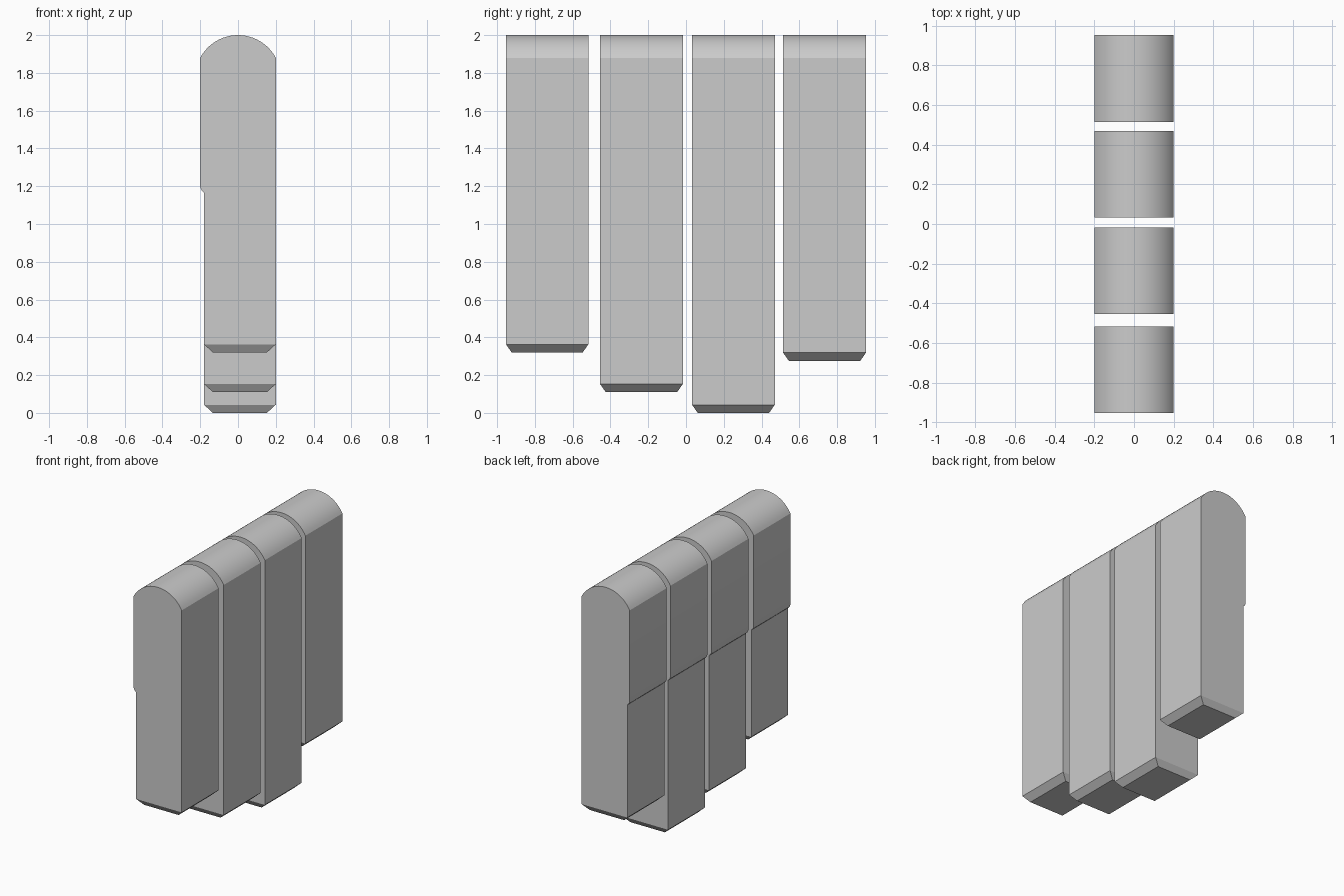
import bpy, bmesh, math

if "Cube" in bpy.data.objects:
    bpy.data.objects.remove(bpy.data.objects["Cube"])

grey = bpy.data.materials.new("light grey")
grey.diffuse_color = (0.6, 0.6, 0.6, 1)
grey.use_nodes = True
grey.node_tree.nodes["Principled BSDF"].inputs["Base Color"].default_value = grey.diffuse_color

HALF = 0.2            # half width of the bar
SHOULDER, TOP = 1.88, 2.0
rise = TOP - SHOULDER
RADIUS = (HALF ** 2 + rise ** 2) / (2 * rise)
SPREAD = math.asin(HALF / RADIUS)


def side_profile(z_chamfer):
    """Outline in x/z: stepped back, straight front, rounded crown."""
    pts = [(-0.18, z_chamfer), (HALF, z_chamfer)]
    steps = 24
    for i in range(steps + 1):
        a = SPREAD - 2 * SPREAD * i / steps
        pts.append((RADIUS * math.sin(a), TOP - RADIUS + RADIUS * math.cos(a)))
    return pts + [(-HALF, 1.195), (-0.193, 1.178), (-0.18, 1.165)]


def make_bar(name, y0, y1, z_bottom):
    bm = bmesh.new()
    z_chamfer = z_bottom + 0.043
    outline = side_profile(z_chamfer)
    front = [bm.verts.new((x, y0, z)) for x, z in outline]
    back = [bm.verts.new((x, y1, z)) for x, z in outline]
    # end caps and the wall between them, leaving the bottom open
    bm.faces.new(front)
    bm.faces.new(back[::-1])
    n = len(outline)
    for i in range(1, n):
        j = (i + 1) % n
        bm.faces.new((front[i], back[i], back[j], front[j]))
    # bevelled foot
    rim = [front[0], front[1], back[1], back[0]]
    foot = [bm.verts.new((x, y, z_bottom)) for x, y in
            ((-0.133, y0 + 0.03), (0.153, y0 + 0.03),
             (0.153, y1 - 0.03), (-0.133, y1 - 0.03))]
    for i in range(4):
        j = (i + 1) % 4
        bm.faces.new((rim[i], rim[j], foot[j], foot[i]))
    bm.faces.new(foot)
    bmesh.ops.recalc_face_normals(bm, faces=bm.faces)
    mesh = bpy.data.meshes.new(name)
    bm.to_mesh(mesh)
    bm.free()
    mesh.materials.append(grey)
    bar = bpy.data.objects.new(name, mesh)
    bpy.context.collection.objects.link(bar)
    bpy.ops.object.select_all(action='DESELECT')
    bar.select_set(True)
    bpy.context.view_layer.objects.active = bar
    bpy.ops.object.shade_smooth_by_angle(angle=math.radians(25))


# four bars in a row, each with its own length
for name, y0, y1, z in (("front_bar", -0.953, -0.517, 0.32),
                        ("front_middle_bar", -0.455, -0.017, 0.11),
                        ("back_middle_bar", 0.032, 0.47, 0.0),
                        ("back_bar", 0.514, 0.953, 0.276)):
    make_bar(name, y0, y1, z)
